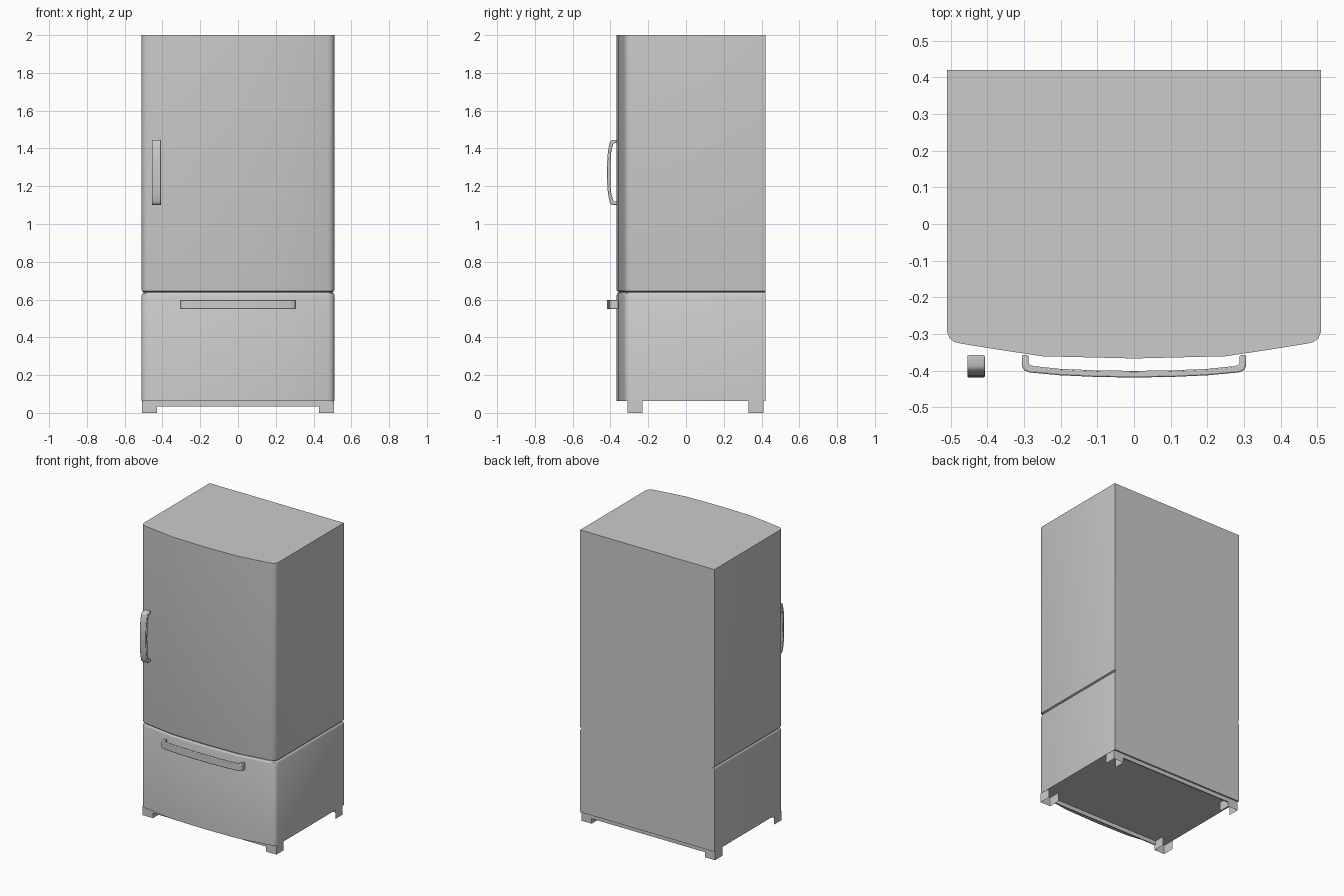
import bpy, bmesh, math
from mathutils import Vector

if "Cube" in bpy.data.objects:
    bpy.data.objects.remove(bpy.data.objects["Cube"])


def finish(name, bm, angle=35, bevel=0):
    bmesh.ops.recalc_face_normals(bm, faces=bm.faces)
    me = bpy.data.meshes.new(name)
    bm.to_mesh(me)
    bm.free()
    for p in me.polygons:
        p.use_smooth = True
    me.set_sharp_from_angle(angle=math.radians(angle))
    ob = bpy.data.objects.new(name, me)
    bpy.context.collection.objects.link(ob)
    if bevel:
        m = ob.modifiers.new("soft_edges", 'BEVEL')
        m.width, m.segments = bevel, 2
        m.limit_method = 'ANGLE'
        m.angle_limit = math.radians(50)
    return ob


# Cabinet: bowed-front plan lofted upwards, with a seam groove between door and drawer
half = [(0.25, -0.361), (0.37, -0.343), (0.475, -0.326), (0.49, -0.322),
        (0.503, -0.312), (0.51, -0.295), (0.51, 0.42)]
plan = [(-x, y) for x, y in reversed(half)] + [(0, -0.367)] + half


def ring(bm, z, inset):
    out = []
    for x, y in plan:
        sx = (x > 0) - (x < 0)
        if abs(x) > 0.48:
            x -= sx * inset
        if y < 0:
            y += inset
        out.append(bm.verts.new((x, y, z)))
    return out


bm = bmesh.new()
levels = [(0.062, 0), (0.622, 0), (0.632, 0.003), (0.637, 0.009),
          (0.641, 0.009), (0.645, 0.001), (0.65, 0), (2.0, 0)]
rings = [ring(bm, z, i) for z, i in levels]
n = len(plan)
for a, b in zip(rings, rings[1:]):
    for i in range(n):
        j = (i + 1) % n
        bm.faces.new((a[i], a[j], b[j], b[i]))
bm.faces.new(rings[0])
bm.faces.new(rings[-1])
finish("cabinet", bm)


# Handles: bowed strap profile extruded across its width
def handle(name, half_len, width, place):
    L = half_len
    outer = [(L, -0.358), (L, -0.388), (L - 0.006, -0.399), (L - 0.02, -0.405)]
    inner = [(L - 0.018, -0.358), (L - 0.018, -0.380), (L - 0.024, -0.386), (L - 0.034, -0.388)]
    mids = [0.66, 0.33]
    outer += [(L * t, -0.419 + 0.014 * t * t) for t in mids]
    inner += [(L * t, -0.401 + 0.013 * t * t) for t in mids]

    def full(side, mid):
        return side + [(0, mid)] + [(-u, y) for u, y in reversed(side)]
    outer, inner = full(outer, -0.419), full(inner, -0.401)
    bm = bmesh.new()
    sides = []
    for w in (-width / 2, width / 2):
        sides.append([[bm.verts.new(place(u, y, w)) for u, y in line] for line in (outer, inner)])
    (o0, i0), (o1, i1) = sides
    for k in range(len(outer) - 1):
        for a, b in ((o0, o1), (i0, i1), (o0, i0), (o1, i1)):
            bm.faces.new((a[k], a[k + 1], b[k + 1], b[k]))
    for k in (0, -1):
        bm.faces.new((o0[k], o1[k], i1[k], i0[k]))
    finish(name, bm, 40, 0.004)


handle("door_handle", 0.173, 0.048, lambda u, y, w: (-0.431 + w, y, 1.273 + u))
handle("drawer_handle", 0.306, 0.048, lambda u, y, w: (u, y, 0.574 + w))


# Feet: thin hollow brackets, open below and towards the middle of the cabinet
def foot(name, sx, y_out, y_in):
    bm = bmesh.new()
    path = [(0.43, y_in), (0.43, y_out), (0.508, y_out), (0.508, y_in)]
    cols = [[bm.verts.new((sx * x, y, z)) for z in (0, 0.063)] for x, y in path]
    for a, b in zip(cols, cols[1:]):
        bm.faces.new((a[0], b[0], b[1], a[1]))
    finish(name, bm)


for sx, side in ((-1, "left"), (1, "right")):
    foot("front_foot_" + side, sx, -0.31, -0.23)
    foot("back_foot_" + side, sx, 0.41, 0.33)

# Rails joining each pair of feet
for name, y in (("front_rail", -0.305), ("back_rail", 0.405)):
    bm = bmesh.new()
    bmesh.ops.create_cube(bm, size=1)
    for v in bm.verts:
        v.co = Vector((v.co.x * 0.86, y + v.co.y * 0.008, 0.0485 + v.co.z * 0.029))
    finish(name, bm)
